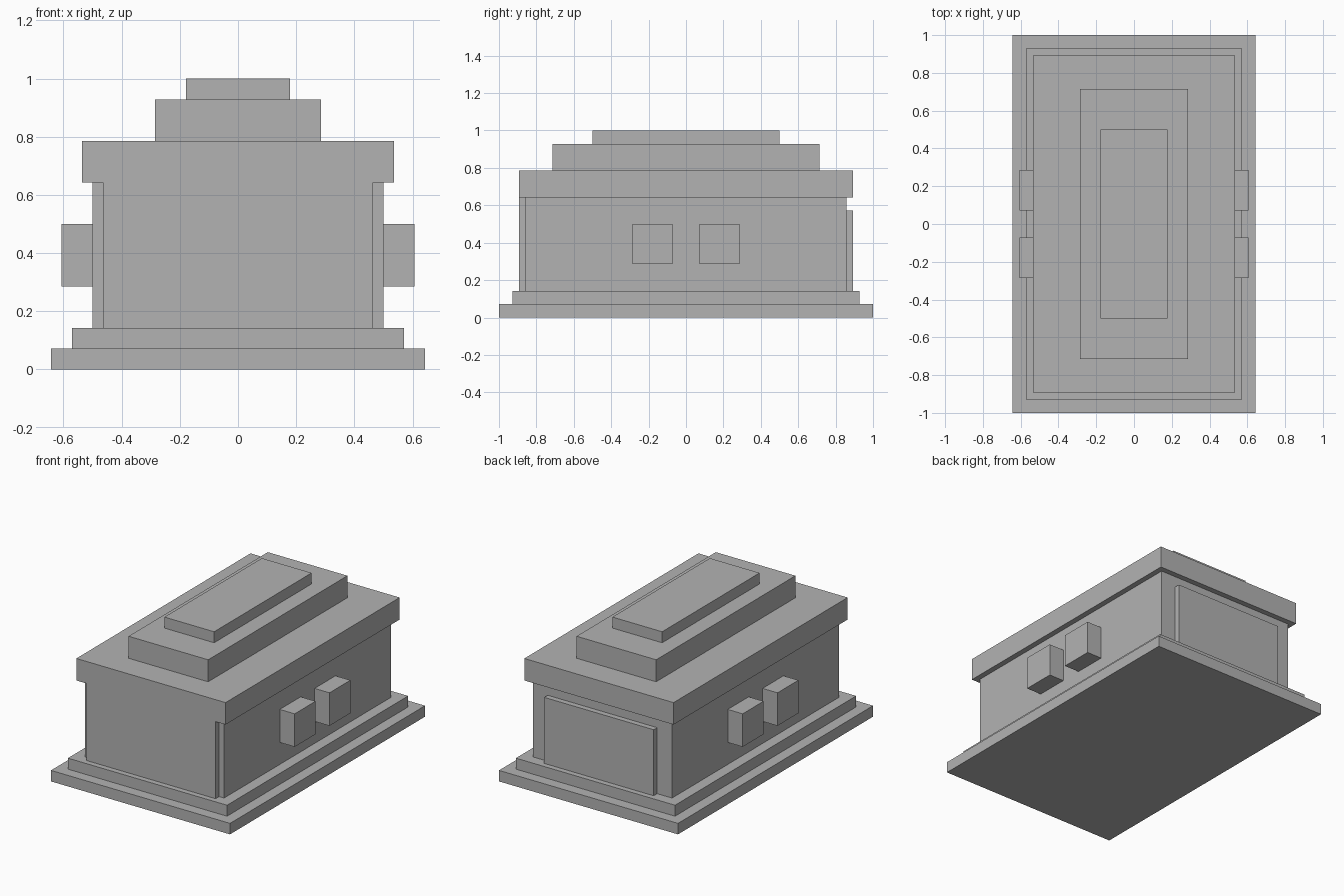
import bpy

if "Cube" in bpy.data.objects:
    bpy.data.objects.remove(bpy.data.objects["Cube"])

U = 1 / 14  # modular unit: the whole building sits on this grid

stone = bpy.data.materials.new("grey_stone")
stone.diffuse_color = (0.45, 0.45, 0.45, 1)
stone.use_nodes = True
stone.node_tree.nodes["Principled BSDF"].inputs["Base Color"].default_value = stone.diffuse_color


def block(name, x, y, z):
    """Box from (min, max) ranges given in grid units."""
    bpy.ops.mesh.primitive_cube_add(size=1)
    ob = bpy.context.object
    ob.name = name
    for v in ob.data.vertices:
        for i, (lo, hi) in enumerate((x, y, z)):
            v.co[i] = U * (hi if v.co[i] > 0 else lo)
    ob.data.materials.append(stone)
    return ob


def tier(name, hx, hy, z0, z1):
    """Centred slab with half sizes hx, hy."""
    return block(name, (-hx, hx), (-hy, hy), (z0, z1))


# Stepped base, body and stepped roof
tier("base_slab", 9, 14, 0, 1)
tier("base_step", 8, 13, 1, 2)
tier("body", 7, 12, 2, 9)
tier("roof_slab", 7.5, 12.5, 9, 11)
tier("roof_step", 4, 10, 11, 13)
tier("roof_cap", 2.5, 7, 13, 14)

# Raised end panels
block("front_panel", (-6.5, 6.5), (-12.5, -12), (2, 9))
block("back_panel", (-5.5, 5.5), (12, 12.5), (2, 8))

# Pairs of blocks on each long side
for side, sx in (("left", -1), ("right", 1)):
    for end, sy in (("front", -1), ("back", 1)):
        block(f"{side}_{end}_side_block",
              sorted((sx * 7, sx * 8.5)), sorted((sy * 1, sy * 4)), (4, 7))
